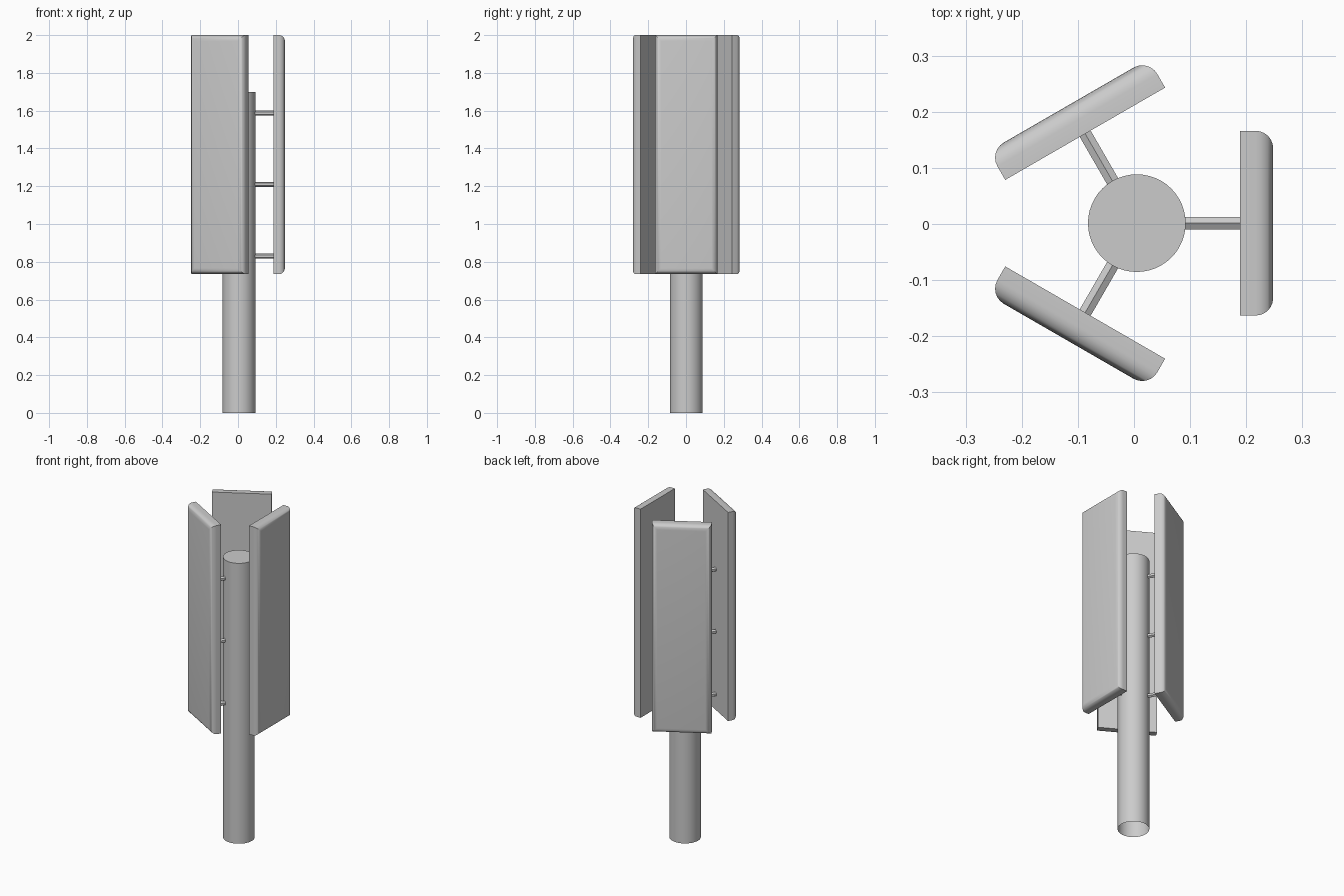
import bpy, bmesh, math
from mathutils import Matrix, Vector

cube = bpy.data.objects.get("Cube")
if cube:
    bpy.data.objects.remove(cube, do_unlink=True)

CENTRE = Vector((0.005, 0.0015, 0))

grey = bpy.data.materials.new("light grey")
grey.use_nodes = True
colour = (0.6, 0.6, 0.6, 1)
grey.diffuse_color = colour
grey.node_tree.nodes["Principled BSDF"].inputs["Base Color"].default_value = colour


def finish(name, bm, turn=0.0):
    """Turn the part about the pole axis and add it to the scene."""
    bmesh.ops.transform(bm, verts=bm.verts,
                        matrix=Matrix.Translation(CENTRE) @ Matrix.Rotation(turn, 4, "Z"))
    mesh = bpy.data.meshes.new(name)
    bm.to_mesh(mesh)
    bm.free()
    mesh.materials.append(grey)
    obj = bpy.data.objects.new(name, mesh)
    bpy.context.collection.objects.link(obj)
    bpy.ops.object.select_all(action="DESELECT")
    obj.select_set(True)
    bpy.context.view_layer.objects.active = obj
    bpy.ops.object.shade_smooth_by_angle(angle=math.radians(35))


# Pole: closed on top, open at the bottom
bm = bmesh.new()
bmesh.ops.create_cone(bm, cap_ends=True, segments=48, radius1=0.087, radius2=0.087,
                      depth=1.7, matrix=Matrix.Translation((0, 0, 0.85)))
bm.normal_update()
bmesh.ops.delete(bm, geom=[f for f in bm.faces if f.normal.z < -0.9], context="FACES")
finish("pole", bm)


def panel(name, turn):
    """Slab with its outer face rounded along all four edges."""
    bm = bmesh.new()
    bmesh.ops.create_cube(bm, size=1, matrix=Matrix.Translation((0.2135, 0, 1.3675))
                          @ Matrix.Diagonal((0.059, 0.329, 1.265, 1)))
    outer = max(bm.faces, key=lambda f: f.calc_center_median().x)
    bmesh.ops.bevel(bm, geom=list(outer.edges), offset=0.031, segments=6,
                    profile=0.5, affect="EDGES")
    finish(name, bm, turn)


def strut(name, turn, z):
    """Six-sided bar from the pole to a panel."""
    bm = bmesh.new()
    bmesh.ops.create_cone(bm, cap_ends=True, segments=6, radius1=0.013, radius2=0.013,
                          depth=0.11, matrix=Matrix.Translation((0.132, 0, z))
                          @ Matrix.Rotation(math.pi / 2, 4, "Y")
                          @ Matrix.Rotation(math.pi / 2, 4, "Z"))
    # Put a ridge on top
    if max(v.co.z for v in bm.verts) - z < 0.0125:
        bmesh.ops.rotate(bm, verts=bm.verts, cent=(0, 0, z),
                         matrix=Matrix.Rotation(math.pi / 6, 3, "X"))
    finish(name, bm, turn)


# Three panels around the pole, each on three struts
for i, side in enumerate(("left", "back_right", "front_right")):
    turn = i * math.tau / 3
    panel(f"{side}_panel", turn)
    for level, z in (("lower", 0.83), ("middle", 1.21), ("upper", 1.587)):
        strut(f"{side}_{level}_strut", turn, z)
